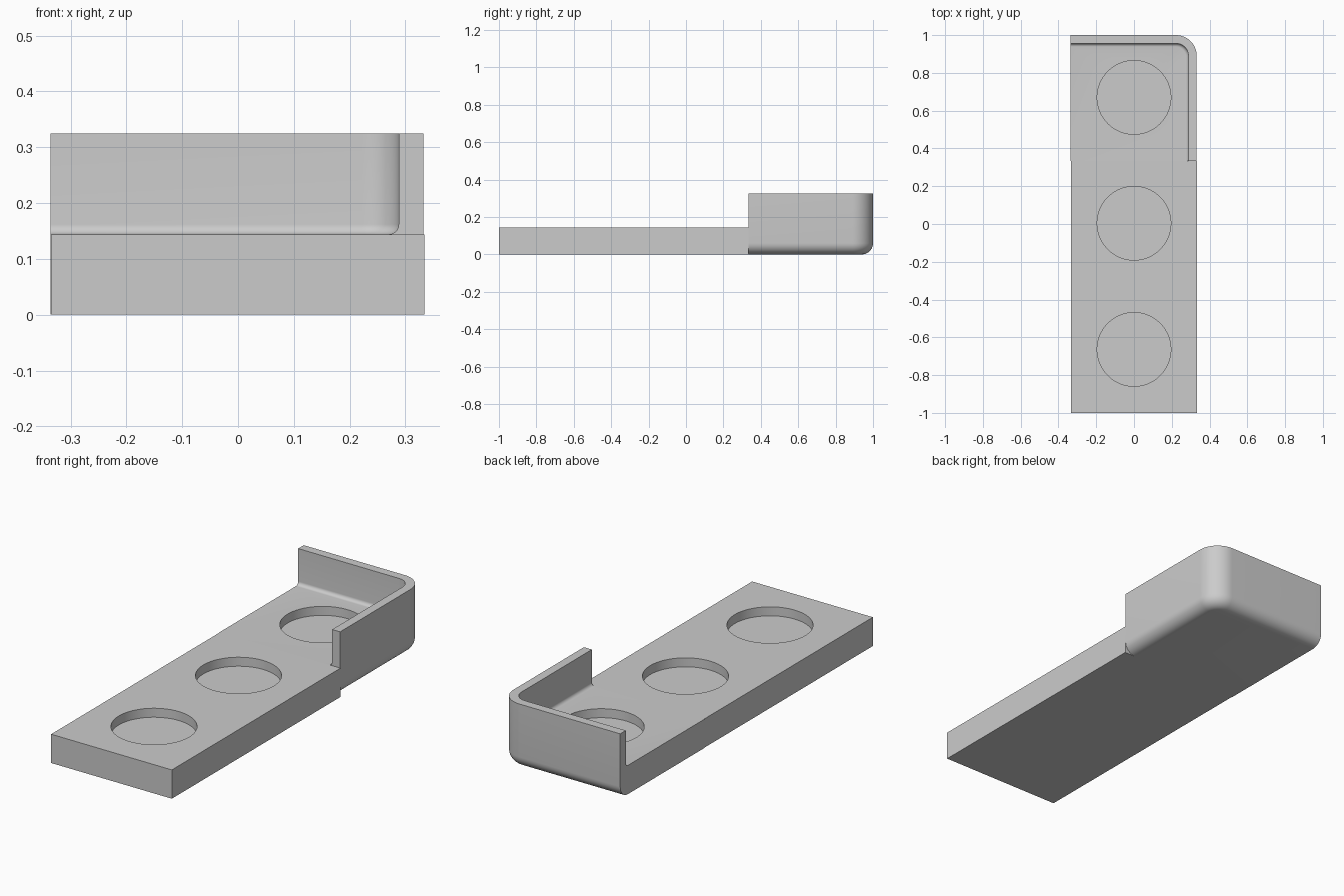
import bpy, bmesh
from math import sin, cos, pi

if "Cube" in bpy.data.objects:
    bpy.data.objects.remove(bpy.data.objects["Cube"])

FLOOR, TOP, WALL = 0.144, 0.325, 0.044     # floor height, wall height, wall thickness
X0, X1, Y0, Y1 = -0.336, 0.332, 0.333, 1.0  # corner tile extents
CORNER_R, BASE_R, FLOOR_R = 0.11, 0.06, 0.018
HOLE_R, HOLE_DEPTH = 0.195, 0.045


def finish(bm, name):
    bmesh.ops.recalc_face_normals(bm, faces=bm.faces)
    mesh = bpy.data.meshes.new(name)
    bm.to_mesh(mesh)
    bm.free()
    obj = bpy.data.objects.new(name, mesh)
    bpy.context.collection.objects.link(obj)
    return obj


def cut_round_pocket(obj, y):
    bpy.ops.mesh.primitive_cylinder_add(vertices=96, radius=HOLE_R, depth=0.4,
                                        location=(0, y, FLOOR - HOLE_DEPTH + 0.2))
    cutter = bpy.context.object
    cutter.name = "pocket_cutter"
    cutter.hide_render = True
    mod = obj.modifiers.new("pocket", 'BOOLEAN')
    mod.operation, mod.solver, mod.object = 'DIFFERENCE', 'EXACT', cutter
    bpy.context.view_layer.objects.active = obj
    bpy.ops.object.modifier_apply(modifier=mod.name)
    bpy.data.objects.remove(cutter)


def smooth(obj):
    bpy.ops.object.select_all(action='DESELECT')
    obj.select_set(True)
    bpy.context.view_layer.objects.active = obj
    bpy.ops.object.shade_smooth_by_angle(angle=pi / 6)


# Flat base plate with two pockets
bm = bmesh.new()
bmesh.ops.create_cube(bm, size=1)
for v in bm.verts:
    v.co = (v.co.x * 0.668, -1 + (v.co.y + 0.5) * (Y0 + 1), (v.co.z + 0.5) * FLOOR)
plate = finish(bm, "base_plate")
for y in (-0.664, 0.004):
    cut_round_pocket(plate, y)

# Corner tile: wall section (inset, z) swept around the back right corner
N = 8
section = [(BASE_R * (1 - sin(a)), BASE_R * (1 - cos(a)))
           for a in (i * pi / 2 / N for i in range(N + 1))]
section += [(0, TOP), (WALL, TOP)]
section += [(WALL + FLOOR_R * (1 - cos(a)), FLOOR + FLOOR_R * (1 - sin(a)))
            for a in (i * pi / 2 / N for i in range(N + 1))]

bm = bmesh.new()
rings = []
for inset, z in section:
    r = CORNER_R - inset
    cx, cy = X1 - CORNER_R, Y1 - CORNER_R
    pts = [(X1 - inset, Y0)]
    pts += [(cx + r * cos(a), cy + r * sin(a))
            for a in (i * pi / 2 / 16 for i in range(17))]
    pts += [(X0, Y1 - inset)]
    rings.append([bm.verts.new((x, y, z)) for x, y in pts])
for a, b in zip(rings, rings[1:]):
    for i in range(len(a) - 1):
        bm.faces.new((a[i], a[i + 1], b[i + 1], b[i]))

# Underside, floor and the two open ends of the corner tile
low = bm.verts.new((X0, Y0, 0))
high = bm.verts.new((X0, Y0, FLOOR))
bm.faces.new(rings[0] + [low])
bm.faces.new(rings[-1] + [high])
bm.faces.new([low] + [r[0] for r in rings] + [high])
bm.faces.new([low] + [r[-1] for r in rings] + [high])
corner = finish(bm, "walled_corner")
cut_round_pocket(corner, 0.67)

for obj in (plate, corner):
    smooth(obj)
